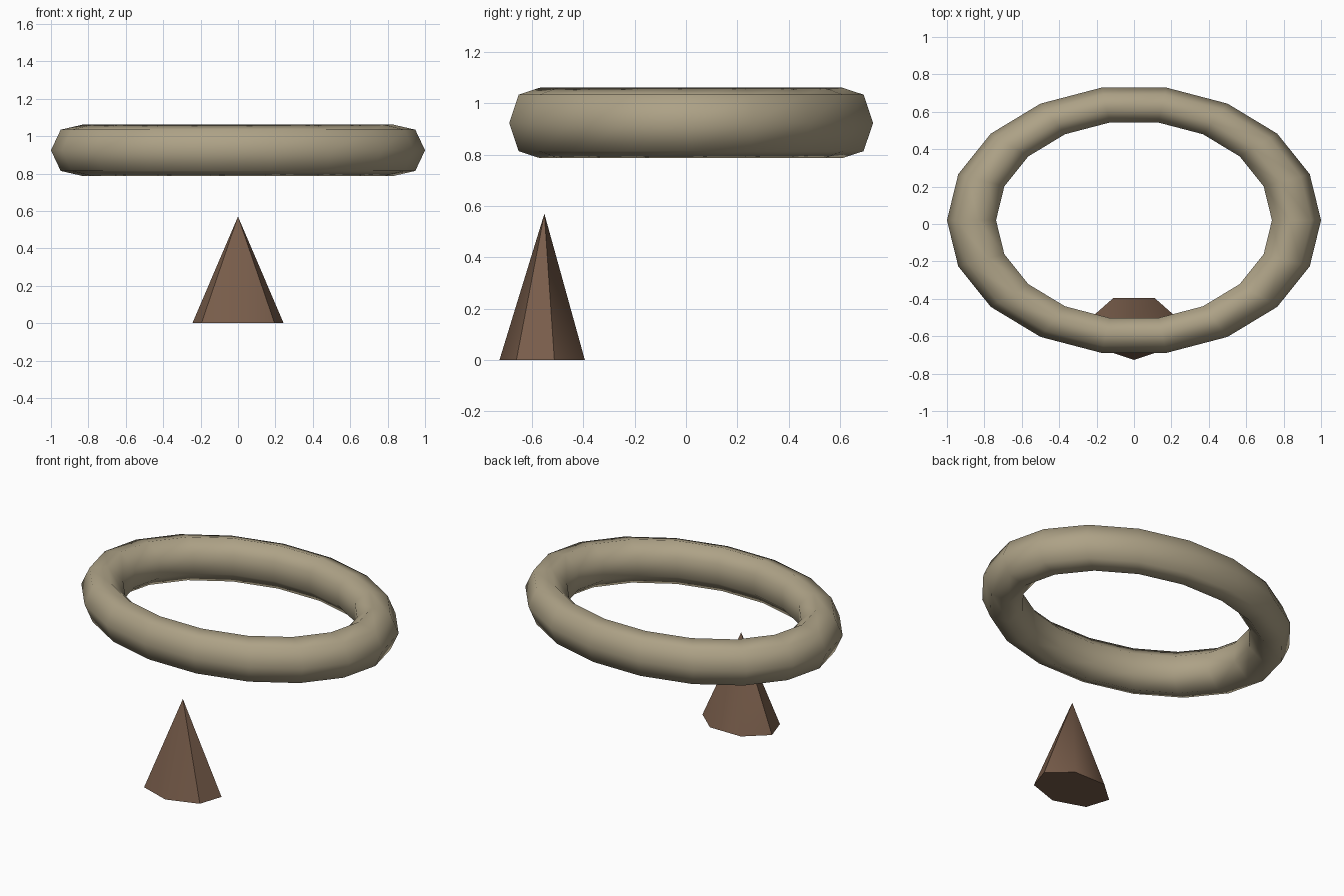
import bpy
from math import radians, pi

if "Cube" in bpy.data.objects:
    bpy.data.objects.remove(bpy.data.objects["Cube"])


def finish(name, scale, color, angle):
    ob = bpy.context.object
    ob.name = name
    ob.scale = scale
    bpy.ops.object.transform_apply(location=False, rotation=False, scale=True)
    bpy.ops.object.shade_smooth_by_angle(angle=radians(angle))
    mat = bpy.data.materials.new(name + "_color")
    mat.diffuse_color = (*color, 1)
    mat.use_nodes = True
    mat.node_tree.nodes["Principled BSDF"].inputs["Base Color"].default_value = mat.diffuse_color
    ob.data.materials.append(mat)
    return ob


# Oval floating ring: 18 segments around, 7-sided tube
bpy.ops.mesh.primitive_torus_add(
    major_segments=18, minor_segments=7, major_radius=0.862,
    minor_radius=0.138, location=(0, 0.02, 0.924))
finish("ring", (1, 0.72, 1.02), (0.42, 0.36, 0.24), 80)

# Seven-sided cone, one corner pointing to the front
bpy.ops.mesh.primitive_cone_add(
    vertices=7, radius1=0.25, radius2=0, depth=0.57, location=(0, -0.552, 0.285),
    rotation=(0, 0, pi))
# Primitive cones start with a corner on +y, so the half turn faces it to -y
finish("cone", (1, 0.7, 1), (0.19, 0.11, 0.07), 50)
